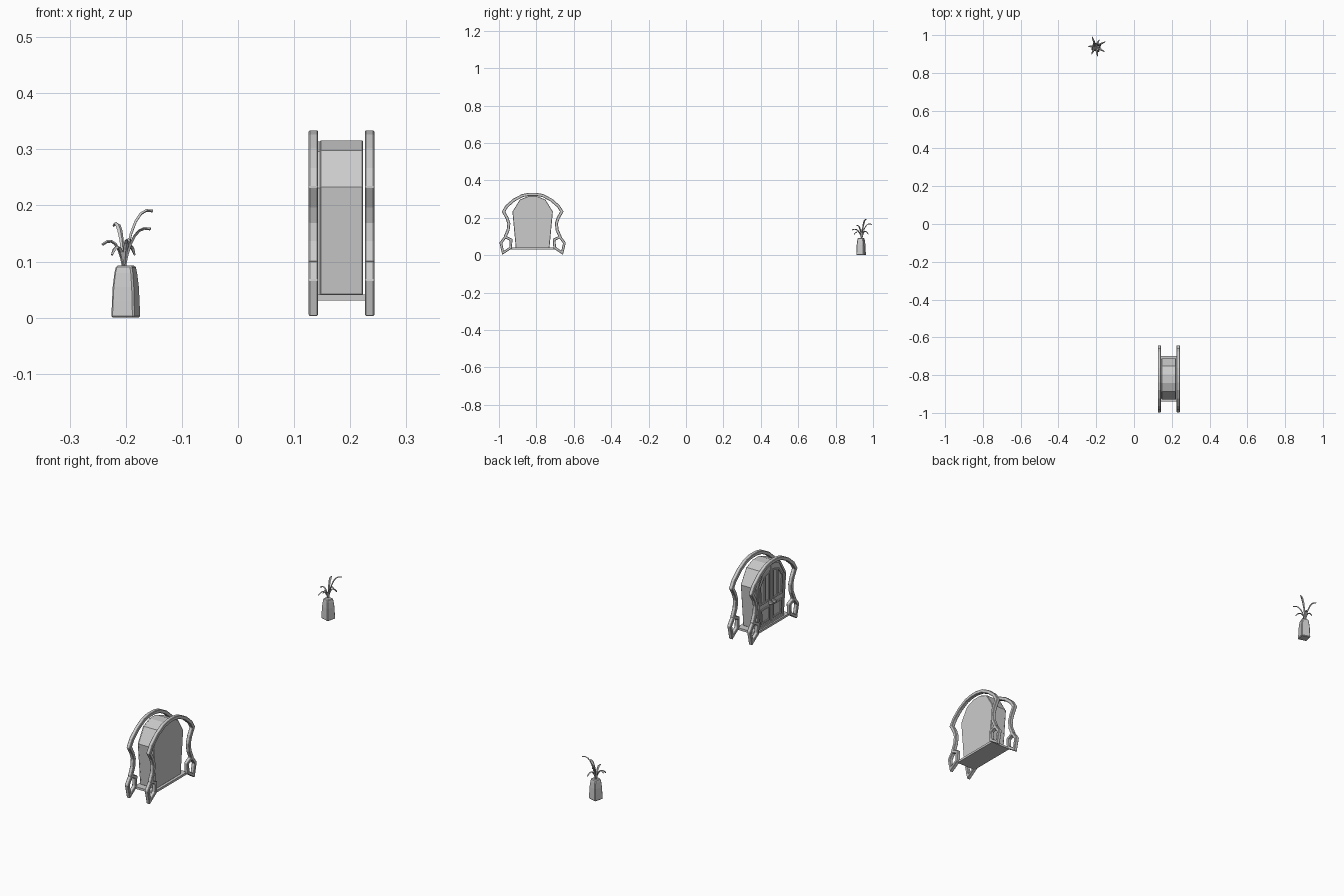
import bpy, bmesh, math
from mathutils import Vector

if "Cube" in bpy.data.objects:
    bpy.data.objects.remove(bpy.data.objects["Cube"])

CY = -0.82          # cabinet centre in y


def finish(name, bm, bevel=0.0):
    bmesh.ops.recalc_face_normals(bm, faces=bm.faces)
    me = bpy.data.meshes.new(name)
    bm.to_mesh(me)
    bm.free()
    ob = bpy.data.objects.new(name, me)
    bpy.context.collection.objects.link(ob)
    if bevel:
        m = ob.modifiers.new("bevel", 'BEVEL')
        m.width, m.segments = bevel, 1
        m.limit_method, m.angle_limit = 'ANGLE', math.radians(40)
    return ob


def slab(name, pts, x0, x1, bevel=0.0):
    """Outline in (y offset, z) extruded along x."""
    bm = bmesh.new()
    a, b = [[bm.verts.new((x, CY + y, z)) for y, z in pts] for x in (x0, x1)]
    bm.faces.new(a)
    bm.faces.new(b)
    n = len(pts)
    for i in range(n):
        j = (i + 1) % n
        bm.faces.new((a[i], a[j], b[j], b[i]))
    return finish(name, bm, bevel)


def bar(name, pts, x0, x1, w, closed=False, bevel=0.0):
    """Mitred rectangular bar following a path in the yz plane."""
    P = [Vector(p) for p in pts]
    n = len(P)
    bm = bmesh.new()
    rings = []
    for i, p in enumerate(P):
        a = P[i - 1] if closed or i else None
        b = P[(i + 1) % n] if closed or i < n - 1 else None
        d1 = (p - a).normalized() if a else (b - p).normalized()
        d2 = (b - p).normalized() if b else d1
        t = (d1 + d2).normalized()
        o = Vector((-t.y, t.x)) * (w / 2 / max(0.6, t.dot(d1)))
        rings.append([bm.verts.new((x, CY + q.x, q.y)) for x, q in
                      ((x0, p - o), (x1, p - o), (x1, p + o), (x0, p + o))])
    for i in range(n if closed else n - 1):
        r, s = rings[i], rings[(i + 1) % n]
        for k in range(4):
            bm.faces.new((r[k], r[(k + 1) % 4], s[(k + 1) % 4], s[k]))
    if not closed:
        bm.faces.new(rings[0])
        bm.faces.new(rings[-1])
    return finish(name, bm, bevel)


def mirrored(half):
    """Half outline listed from the outside up to the centre line."""
    return half + [(-y, z) for y, z in reversed(half) if y > 0]


# cabinet body and base plate
body = mirrored([(0.09, 0.04), (0.098, 0.125), (0.108, 0.233), (0.068, 0.298), (0.022, 0.316)])
slab("cabinet_body", body, 0.146, 0.223, 0.002)
slab("base_plate", [(-0.12, 0.031), (0.12, 0.031), (0.12, 0.041), (-0.12, 0.041)], 0.135, 0.234)

# ornate side frames with looped feet
arch = mirrored([(0.148, 0.096), (0.131, 0.135), (0.127, 0.17), (0.137, 0.2), (0.156, 0.233),
                 (0.138, 0.262), (0.1, 0.295), (0.055, 0.319), (0.018, 0.326)])
foot = [(0.146, 0.098), (0.170, 0.066), (0.158, 0.013), (0.118, 0.04), (0.115, 0.083)]
for label, x0, x1 in (("front", 0.126, 0.143), ("rear", 0.226, 0.243)):
    bar(label + "_frame_arch", arch, x0, x1, 0.016, bevel=0.002)
    for s in (-1, 1):
        bar(label + "_frame_foot", [(s * y, z) for y, z in foot], x0, x1, 0.014, True, 0.002)

# double doors with raised panel frames and handles
bar("door_surround", [(y * 0.93, 0.045 + (z - 0.04) * 0.96) for y, z in body],
    0.142, 0.148, 0.009, True)
for s in (-1, 1):
    upper = [(0.014, 0.15), (0.014, 0.278), (0.054, 0.268), (0.08, 0.232), (0.074, 0.15)]
    lower = [(0.014, 0.062), (0.014, 0.122), (0.072, 0.122), (0.068, 0.062)]
    mid = [(0.045, 0.15), (0.045, 0.27)]
    for nm, pts, cl in (("upper", upper, True), ("lower", lower, True), ("mullion", mid, False)):
        bar("door_" + nm, [(s * y, z) for y, z in pts], 0.142, 0.148, 0.007, cl)
    hy = s * 0.012
    slab("door_handle", [(hy - 0.005, 0.13), (hy + 0.005, 0.13), (hy + 0.005, 0.144),
                         (hy - 0.005, 0.144)], 0.126, 0.147, 0.002)
slab("door_seam", [(-0.003, 0.045), (0.003, 0.045), (0.003, 0.305), (-0.003, 0.305)], 0.143, 0.148)

# square tapered vase
bm = bmesh.new()
rings = []
for z, h in ((0, 0.0215), (0.03, 0.0205), (0.055, 0.0195), (0.08, 0.017), (0.093, 0.0145)):
    ring = []
    for k in range(4):
        a = math.radians(45 + 90 * k - 16)
        r = h * math.sqrt(2)
        ring.append(bm.verts.new((-0.2 + r * math.cos(a), 0.936 + r * math.sin(a), z)))
    rings.append(ring)
for r, s in zip(rings, rings[1:]):
    for k in range(4):
        bm.faces.new((r[k], r[(k + 1) % 4], s[(k + 1) % 4], s[k]))
bm.faces.new(rings[0])
bm.faces.new(rings[-1])
finish("vase", bm, 0.003)

# arching leaves: tip position and height of the bend
root = Vector((-0.203, 0.94, 0.085))
leaves = [((-0.152, 0.965, 0.19), 0.205), ((-0.222, 0.993, 0.164), 0.187),
          ((-0.156, 0.912, 0.158), 0.17), ((-0.242, 0.94, 0.13), 0.155),
          ((-0.225, 0.899, 0.112), 0.15), ((-0.192, 0.887, 0.135), 0.155),
          ((-0.184, 0.975, 0.112), 0.155)]
for tip, zc in leaves:
    tip = Vector(tip)
    c = root.lerp(tip, 0.3)
    c.z = zc
    side = (tip - root).cross(Vector((0, 0, 1))).normalized()
    bm = bmesh.new()
    rings = []
    for i in range(7):
        t = i / 6
        p = root * (1 - t) ** 2 + c * 2 * t * (1 - t) + tip * t * t
        tan = ((c - root) * (1 - t) + (tip - c) * t).normalized()
        nrm = side.cross(tan)
        w = (0.003, 0.0035, 0.004, 0.0048, 0.005, 0.004, 0.0015)[i]
        rings.append([bm.verts.new(p + v) for v in
                      (side * w, nrm * 0.0025, -side * w, -nrm * 0.0025)])
    for r, s in zip(rings, rings[1:]):
        for k in range(4):
            bm.faces.new((r[k], r[(k + 1) % 4], s[(k + 1) % 4], s[k]))
    bm.faces.new(rings[0])
    bm.faces.new(rings[-1])
    finish("plant_leaf", bm)
